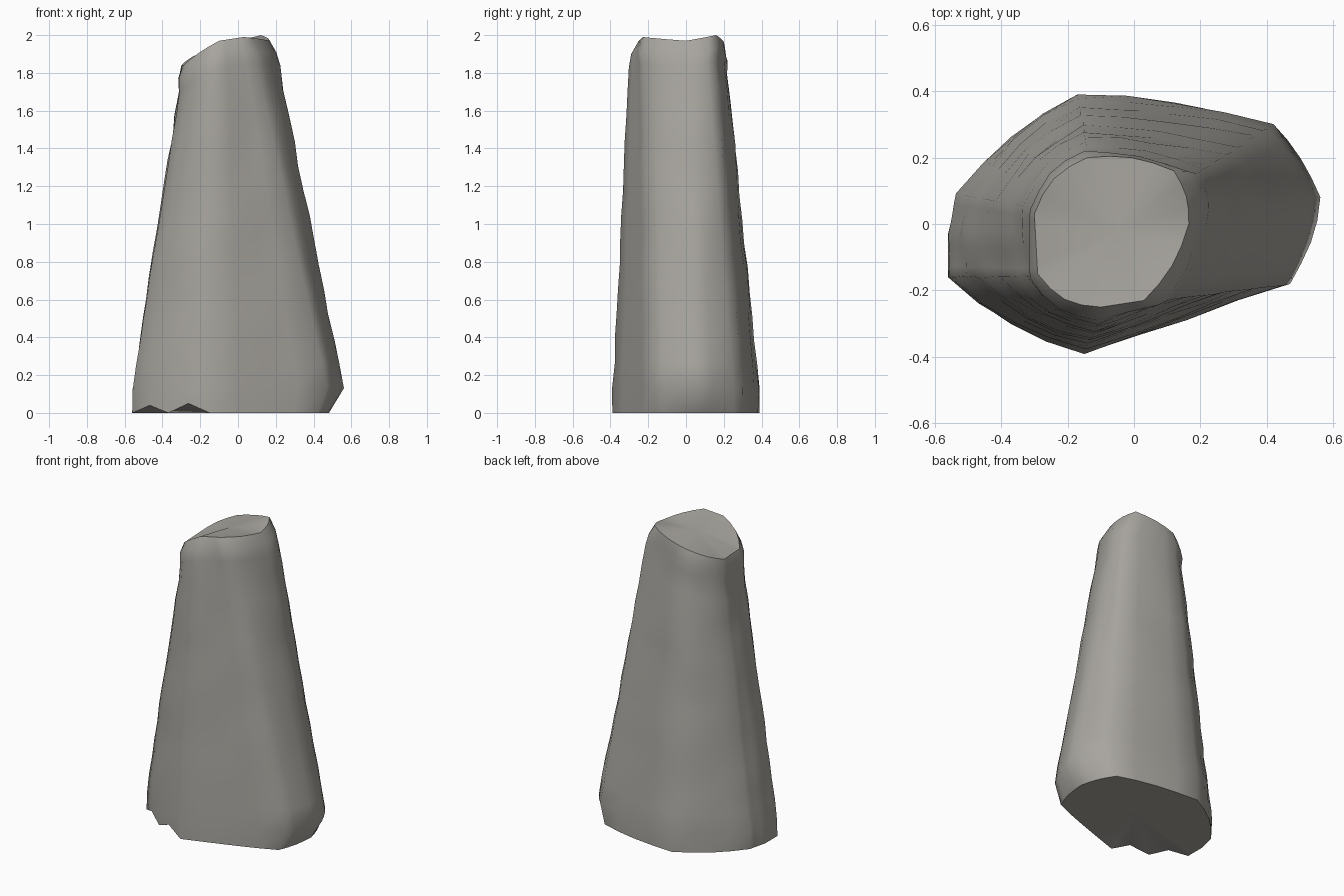
import bpy, bmesh, math
from mathutils import Vector, noise

if "Cube" in bpy.data.objects:
    bpy.data.objects.remove(bpy.data.objects["Cube"])

stone = bpy.data.materials.new("warm grey stone")
stone.use_nodes = True
colour = (0.39, 0.375, 0.345, 1)
stone.diffuse_color = colour
stone.node_tree.nodes["Principled BSDF"].inputs["Base Color"].default_value = colour

# Ridges of the stone: foot xy, shoulder xy, rim xyz, bulge of the face that follows
ridges = [
    ((-.56, -.16), (-.31, -.16), (-.29, -.15, 1.84), .03),
    ((-.15, -.39), (-.11, -.30), (-.10, -.25, 1.97), .0),
    ((.47, -.18), (.10, -.23), (.03, -.23, 1.99), .02),
    ((.56, .08), (.215, .0), (.165, .0, 1.97), .015),
    ((.42, .30), (.19, .15), (.12, .16, 2.0), .02),
    ((-.17, .39), (-.14, .22), (-.14, .20, 1.93), .03),
    ((-.53, .09), (-.31, .05), (-.30, .03, 1.84), .0),
    ((-.56, -.03), (-.315, -.06), (-.295, -.06, 1.84), .0),
]
SPLIT = 4
LEVELS = 14


def ridge_point(ridge, f):
    """Point on a ridge; f runs 0 to 1 from foot to shoulder, 2 is the rim."""
    foot, shoulder, rim, _ = ridge
    if f > 1:
        low = Vector((*shoulder, rim[2] - .14))
        p = low.lerp(Vector(rim), f - 1)
        if f < 2:    # rounded shoulder
            p += (low - Vector((0, 0, low.z))).normalized() * .012
        return p
    xy = Vector(foot).lerp(Vector(shoulder), max(0, (f - .07) / .93))
    return Vector((xy.x, xy.y, f * (rim[2] - .14)))


def ring(f):
    """Closed ring of points with gently bulging faces between the ridges."""
    points = []
    for i, a in enumerate(ridges):
        p, q = ridge_point(a, f), ridge_point(ridges[(i + 1) % len(ridges)], f)
        out = Vector((q.y - p.y, p.x - q.x, 0)).normalized()
        for k in range(SPLIT):
            t = k / SPLIT
            v = p.lerp(q, t) + out * a[3] * math.sin(math.pi * t)
            if 0 < f < 2:    # weathered surface
                v += out * noise.noise(v * 6) * .012
            if f == 0 and v.x > 0:    # undercut foot
                v.x *= 1 - .14 * (v.x / .56) ** 2
            points.append(v)
    return points


# Standing stone lofted through the rings
bm = bmesh.new()
steps = [i / LEVELS for i in range(LEVELS + 1)] + [1.5, 2]
rings = [[bm.verts.new(p) for p in ring(f)] for f in steps]
count = len(rings[0])
for low, high in zip(rings, rings[1:]):
    for i in range(count):
        j = (i + 1) % count
        bm.faces.new((low[i], low[j], high[j], high[i]))

# Chips along the front foot
for index, height in ((1, .04), (2, .07), (3, .05)):
    rings[0][index].co.z = height if index != 2 else 0

# Flat base and sloping crown
foot_centre = bm.verts.new((0, 0, 0))
crown_centre = bm.verts.new((-.05, -.02, 1.955))
for i in range(count):
    j = (i + 1) % count
    bm.faces.new((rings[0][j], rings[0][i], foot_centre))
    bm.faces.new((rings[-1][i], rings[-1][j], crown_centre))

# Soft sides, crisp edges round base and crown
for face in bm.faces:
    face.smooth = True
for loop in (rings[0], rings[-1]):
    for i in range(count):
        bm.edges.get((loop[i], loop[(i + 1) % count])).smooth = False

mesh = bpy.data.meshes.new("standing_stone")
bm.to_mesh(mesh)
bm.free()
mesh.materials.append(stone)
bpy.context.collection.objects.link(bpy.data.objects.new("standing_stone", mesh))
